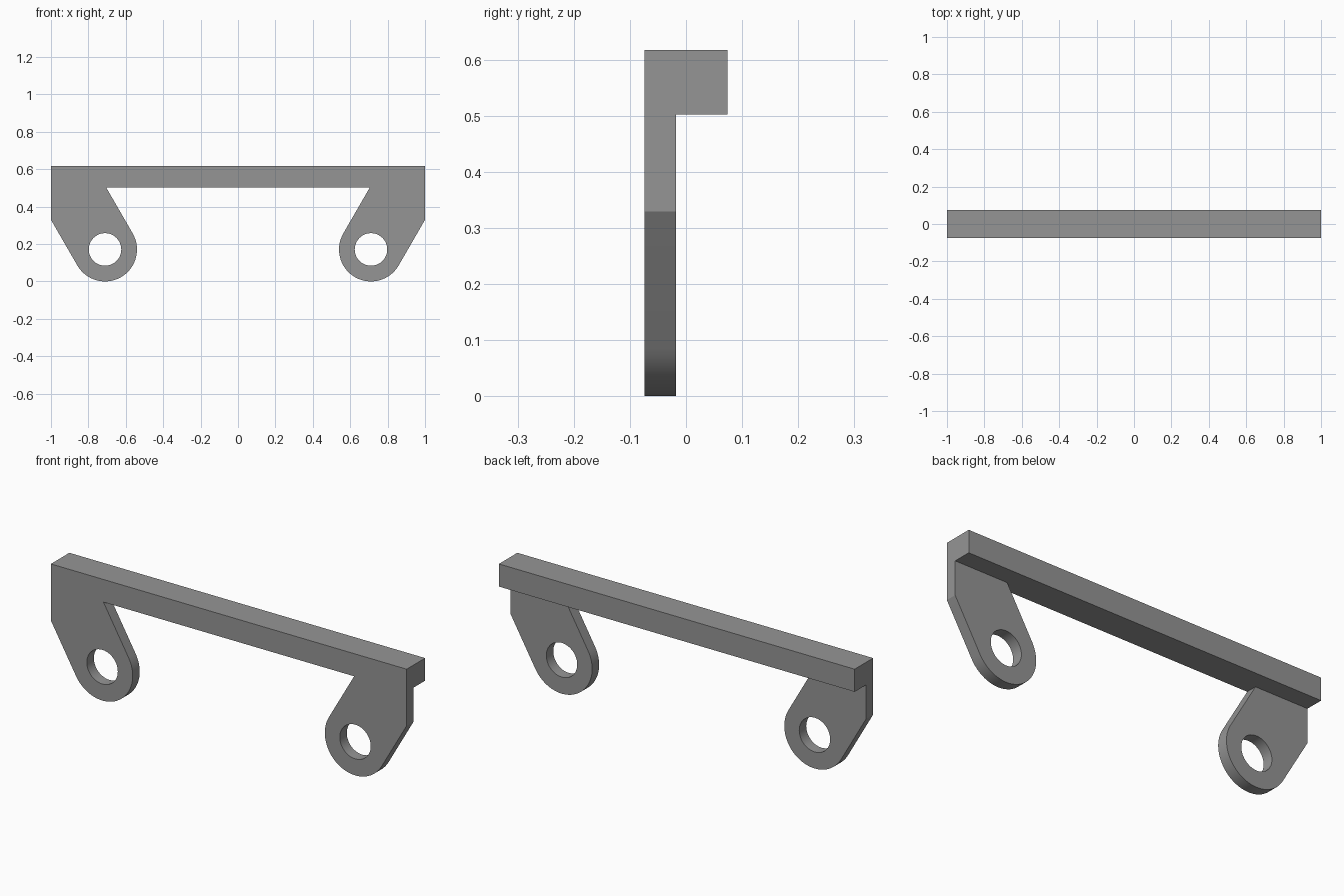
import bpy, bmesh, math

if "Cube" in bpy.data.objects:
    bpy.data.objects.remove(bpy.data.objects["Cube"])

FRONT, LUG_BACK, BACK = -0.074, -0.018, 0.074
TOP, BAR_BOTTOM = 0.617, 0.502
CX, CZ, R, HOLE = 0.711, 0.171, 0.171, 0.087
TILT = math.radians(30)

steel = bpy.data.materials.new("mid grey")
steel.diffuse_color = (0.30, 0.30, 0.30, 1)
steel.use_nodes = True
steel.node_tree.nodes["Principled BSDF"].inputs["Base Color"].default_value = steel.diffuse_color


def prism(name, outline, y0, y1):
    """Extrude an outline of (x, z) points from y0 to y1."""
    bm = bmesh.new()
    face = bm.faces.new([bm.verts.new((x, y0, z)) for x, z in outline])
    new = bmesh.ops.extrude_face_region(bm, geom=[face])["geom"]
    bmesh.ops.translate(bm, vec=(0, y1 - y0, 0),
                        verts=[v for v in new if isinstance(v, bmesh.types.BMVert)])
    bmesh.ops.recalc_face_normals(bm, faces=bm.faces)
    mesh = bpy.data.meshes.new(name)
    bm.to_mesh(mesh)
    bm.free()
    mesh.materials.append(steel)
    obj = bpy.data.objects.new(name, mesh)
    bpy.context.collection.objects.link(obj)
    return obj


def arc(cx, cz, r, start, end, n):
    angles = [start + (end - start) * i / n for i in range(n + 1)]
    return [(cx + r * math.cos(a), cz + r * math.sin(a)) for a in angles]


def boolean(obj, tool, operation):
    mod = obj.modifiers.new(operation.lower(), "BOOLEAN")
    mod.operation, mod.object, mod.solver = operation, tool, "EXACT"
    bpy.context.view_layer.objects.active = obj
    bpy.ops.object.modifier_apply(modifier=mod.name)
    bpy.data.objects.remove(tool)


# long rectangular bar
bracket = prism("bracket", [(-1, BAR_BOTTOM), (1, BAR_BOTTOM), (1, TOP), (-1, TOP)], FRONT, BACK)

# slanted rounded lugs, fused flush with the front of the bar, then bored
for side in (-1, 1):
    rim = arc(-CX, CZ, R, math.pi + TILT, 2 * math.pi + TILT, 32)
    inner_x = rim[-1][0] - (BAR_BOTTOM - rim[-1][1]) * math.tan(TILT)
    outer_z = rim[0][1] + (rim[0][0] + 1) / math.tan(TILT)
    outline = rim + [(inner_x, BAR_BOTTOM), (-1, BAR_BOTTOM), (-1, outer_z)]
    lug = prism("lug", [(-side * x, z) for x, z in outline], FRONT, LUG_BACK)
    boolean(bracket, lug, "UNION")
    bore = prism("bore", arc(side * CX, CZ, HOLE, 0, 2 * math.pi, 48)[:-1], FRONT - 0.1, BACK + 0.1)
    boolean(bracket, bore, "DIFFERENCE")

# merge flush faces and smooth the round edges
bm = bmesh.new()
bm.from_mesh(bracket.data)
bmesh.ops.remove_doubles(bm, verts=bm.verts, dist=1e-5)
bmesh.ops.dissolve_limit(bm, angle_limit=0.005, verts=bm.verts, edges=bm.edges)
bm.to_mesh(bracket.data)
bm.free()
bracket.select_set(True)
bpy.context.view_layer.objects.active = bracket
bpy.ops.object.shade_smooth_by_angle(angle=math.radians(25))
